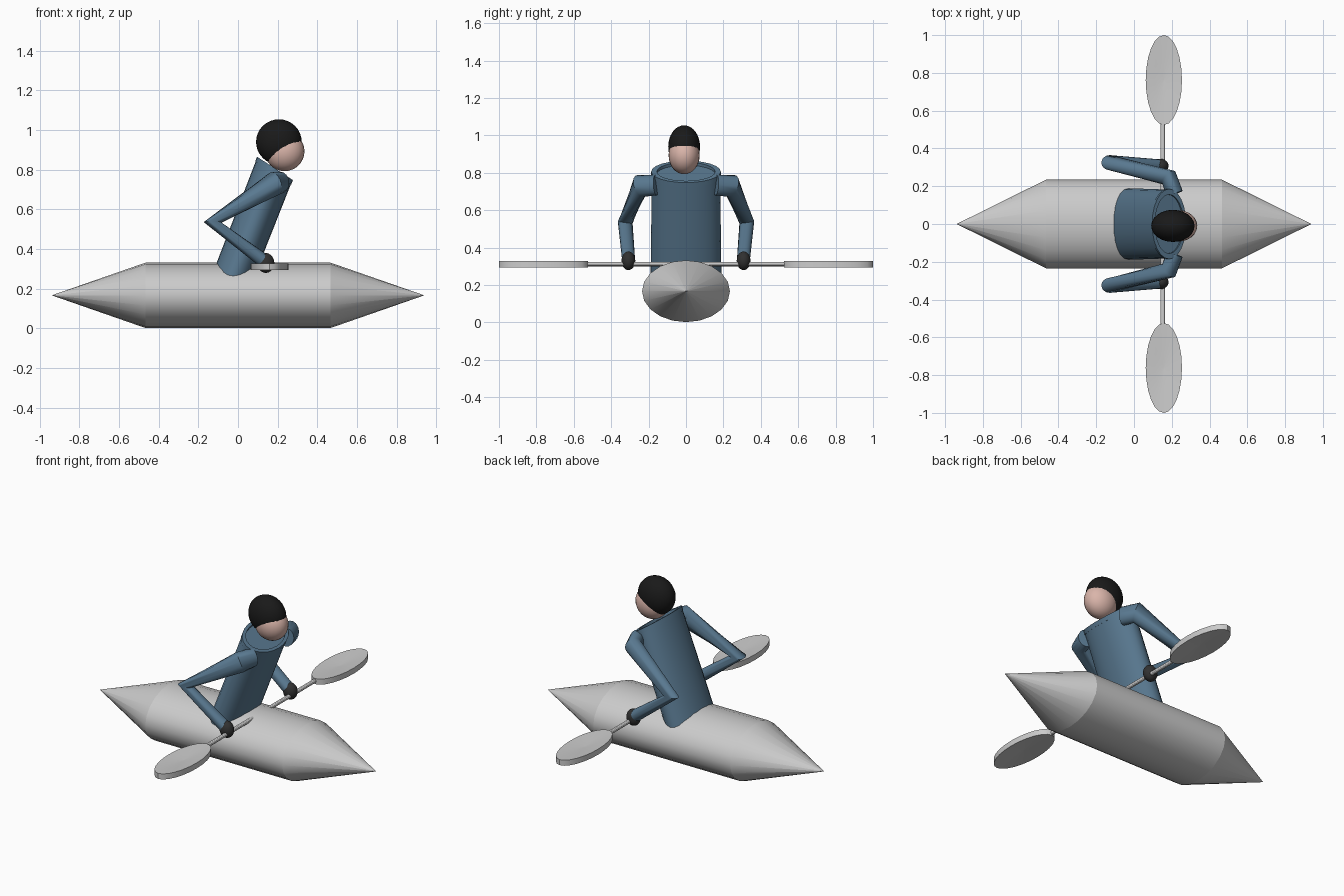
import bpy, bmesh, math
from mathutils import Vector as V

if "Cube" in bpy.data.objects:
    bpy.data.objects.remove(bpy.data.objects["Cube"])


def material(name, rgb):
    m = bpy.data.materials.new(name)
    m.diffuse_color = (*rgb, 1)
    m.use_nodes = True
    m.node_tree.nodes["Principled BSDF"].inputs["Base Color"].default_value = m.diffuse_color
    return m


BLUE = material("jacket_blue", (0.10, 0.19, 0.28))
BLACK = material("hair_black", (0.01, 0.01, 0.01))
GLOVE = material("glove_dark", (0.03, 0.03, 0.03))
SKIN = material("skin", (0.70, 0.46, 0.40))


def finish(name, bm, mat=None, angle=30):
    bmesh.ops.remove_doubles(bm, verts=bm.verts, dist=1e-5)
    bmesh.ops.recalc_face_normals(bm, faces=bm.faces)
    me = bpy.data.meshes.new(name)
    bm.to_mesh(me)
    bm.free()
    ob = bpy.data.objects.new(name, me)
    bpy.context.collection.objects.link(ob)
    if mat:
        me.materials.append(mat)
    bpy.ops.object.select_all(action='DESELECT')
    ob.select_set(True)
    bpy.context.view_layer.objects.active = ob
    bpy.ops.object.shade_smooth_by_angle(angle=math.radians(angle))
    return ob


def loft(name, rings, mat=None, n=20, closed=False, angle=30):
    """Skin elliptical rings given as (centre, half axis u, half axis v)."""
    bm = bmesh.new()
    loops = []
    for c, u, v in rings:
        loops.append([bm.verts.new(V(c) + V(u) * math.cos(2 * math.pi * i / n)
                                   + V(v) * math.sin(2 * math.pi * i / n)) for i in range(n)])
    pairs = list(zip(loops, loops[1:]))
    if closed:
        pairs.append((loops[-1], loops[0]))
    for a, b in pairs:
        for i in range(n):
            j = (i + 1) % n
            bm.faces.new((a[i], a[j], b[j], b[i]))
    if not closed:
        bm.faces.new(loops[0])
        bm.faces.new(loops[-1])
    return finish(name, bm, mat, angle)


def ellipsoid(name, c, r, mat):
    bm = bmesh.new()
    bmesh.ops.create_uvsphere(bm, u_segments=24, v_segments=16, radius=1)
    for v in bm.verts:
        v.co = V(c) + V([a * b for a, b in zip(v.co, r)])
    return finish(name, bm, mat, 60)


# Hull: straight middle with a cone at each end
def hull_ring(x, s):
    return ((x, 0, 0.167), (0, 0.235 * s, 0), (0, 0, 0.165 * s))


loft("hull_middle", [hull_ring(-0.465, 1), hull_ring(0.465, 1)])
for side, label in ((1, "bow"), (-1, "stern")):
    loft(label, [hull_ring(0.465 * side, 1), hull_ring(0.938 * side, 0.002)], angle=40)

# Torso: leaning elliptical tube cut at a slant, with a raised collar rim
tilt = math.radians(33)
slant = V((math.cos(tilt), 0, -math.sin(tilt)))
axis = V((0.36, 0, 0.93))
neck = V((0.185, 0, 0.803))


def neck_ring(lift, s):
    return (neck + axis * lift, slant * 0.108 * s, V((0, 0.186 * s, 0)))


loft("torso", [((-0.05, 0, 0.2), (0.108, 0, 0), (0, 0.19, 0)),
               neck_ring(-0.012, 0.98)], BLUE, 24)
loft("collar", [neck_ring(-0.022, 1.0), neck_ring(0.004, 1.0),
                neck_ring(0.004, 0.84), neck_ring(-0.022, 0.84)], BLUE, 24, closed=True)

# Head: face with a larger cap of hair set up and back
ellipsoid("face", (0.235, -0.01, 0.893), (0.1, 0.083, 0.1), SKIN)
ellipsoid("hair", (0.206, -0.01, 0.94), (0.115, 0.085, 0.114), BLACK)

# Arms: bent tapered tubes with rings on the bisecting planes, and gloves
JOINTS = [((0.215, 0.16, 0.735), 0.045, 0.055), ((0.185, 0.245, 0.73), 0.048, 0.062),
          ((-0.128, 0.325, 0.535), 0.040, 0.045), ((0.125, 0.308, 0.345), 0.035, 0.035)]
for side, label in ((1, "left"), (-1, "right")):
    pts = [V((p[0], p[1] * side, p[2])) for p, _, _ in JOINTS]
    rings = []
    for i, p in enumerate(pts):
        d_in = (p - pts[max(i - 1, 0)]).normalized()
        d_out = (pts[min(i + 1, 3)] - p).normalized()
        d = (d_in + d_out).normalized()
        side_axis = V((0, side, 0)) if i else V((1, 0, 0))
        u = (side_axis - d * side_axis.dot(d)).normalized()
        if i == 1:
            u = d.cross(V((0, 0, 1))).normalized()
        v = d.cross(u)
        # keep the ring start aligned between joints
        if rings and u.dot(rings[-1][1]) < 0:
            u = -u
        if rings and v.dot(rings[-1][2]) < 0:
            v = -v
        rings.append((p, u * JOINTS[i][1], v * JOINTS[i][2]))
    loft(label + "_arm", rings, BLUE, 16, angle=50)
    ellipsoid(label + "_glove", (0.14, 0.308 * side, 0.33), (0.043, 0.037, 0.05), GLOVE)

# Paddle: thin shaft with a dished oval blade at each end
loft("paddle_shaft", [((0.152, y, 0.312), (0.012, 0, 0), (0, 0, 0.012)) for y in (-0.56, 0.56)], n=12)
for side, label in ((1, "left"), (-1, "right")):
    profile = [(0.306, 0.02), (0.300, 0.5), (0.294, 1), (0.328, 1), (0.322, 0.5), (0.316, 0.02)]
    loft(label + "_blade", [((0.158, 0.762 * side, z), (0.096 * s, 0, 0), (0, 0.238 * s, 0))
                            for z, s in profile], n=24)
